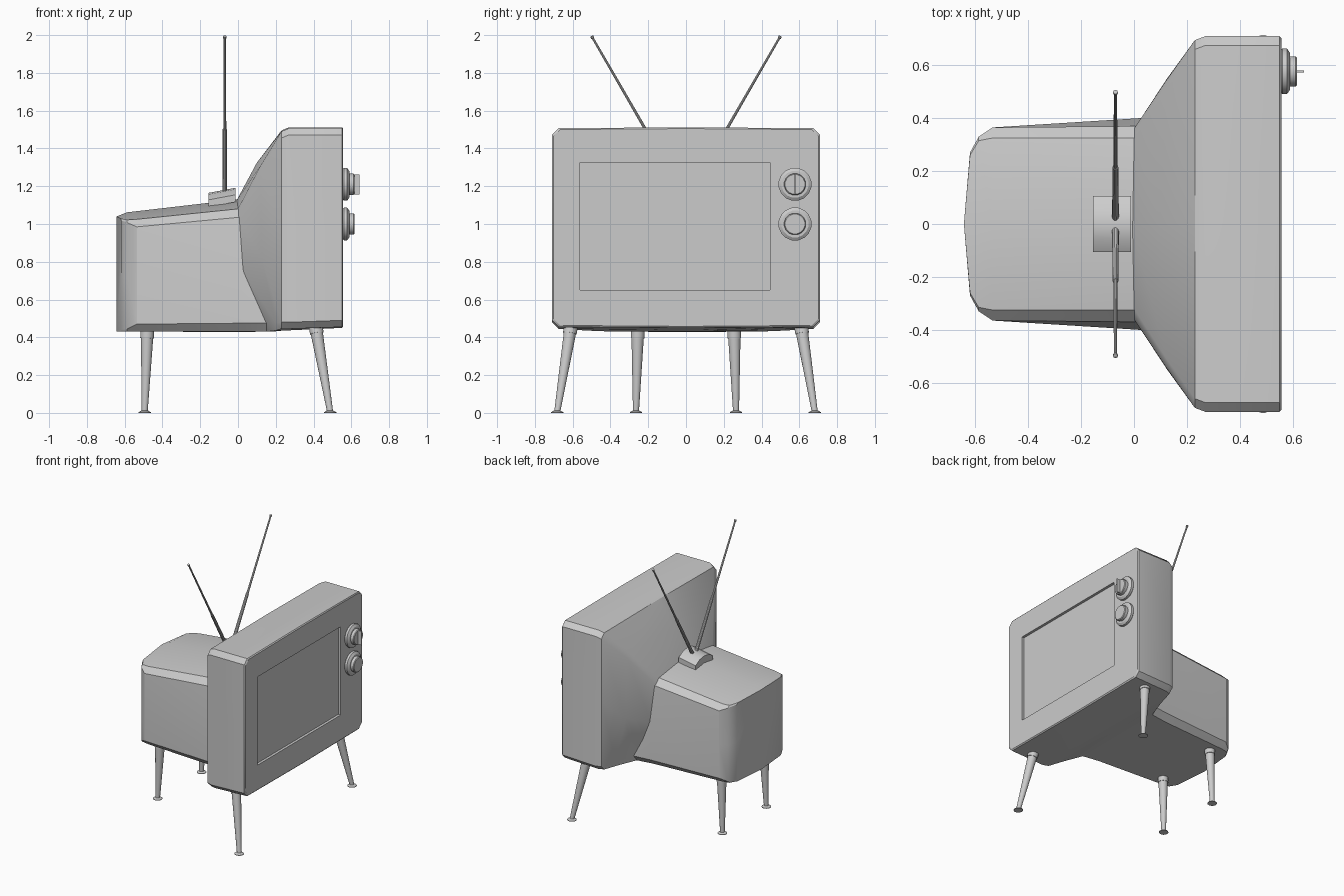
import bpy, bmesh, math
from mathutils import Vector

if "Cube" in bpy.data.objects:
    bpy.data.objects.remove(bpy.data.objects["Cube"], do_unlink=True)

grey = bpy.data.materials.new("plain grey")
grey.use_nodes = True
grey.diffuse_color = (0.6, 0.6, 0.6, 1)
grey.node_tree.nodes["Principled BSDF"].inputs["Base Color"].default_value = (0.6, 0.6, 0.6, 1)


def finish(name, bm, angle=30):
    """Turn a bmesh into a named, shaded object."""
    bmesh.ops.recalc_face_normals(bm, faces=bm.faces)
    mesh = bpy.data.meshes.new(name)
    bm.to_mesh(mesh)
    bm.free()
    obj = bpy.data.objects.new(name, mesh)
    bpy.context.collection.objects.link(obj)
    mesh.materials.append(grey)
    bpy.ops.object.select_all(action='DESELECT')
    obj.select_set(True)
    bpy.context.view_layer.objects.active = obj
    bpy.ops.object.shade_smooth_by_angle(angle=math.radians(angle))
    return obj


def loft(name, halves):
    """Skin half sections (bottom centre to top centre), mirrored across y."""
    bm = bmesh.new()
    rings = []
    for half in halves:
        pts = half + [(x, -y, z) for x, y, z in reversed(half[1:-1])]
        rings.append([bm.verts.new(p) for p in pts])
    n, top = len(rings[0]), len(halves[0]) - 1
    for a, b in zip(rings, rings[1:]):
        for i in range(n):
            j = (i + 1) % n
            bm.faces.new((a[i], a[j], b[j], b[i]))
    for ring in (rings[0], rings[-1]):
        bm.faces.new(ring[:top + 1])
        bm.faces.new(ring[top:] + ring[:1])
    return finish(name, bm)


def section(x, y, low, high, cut=0.035, crown=0.0, belly=0.0, centre_x=None):
    """Half of a rectangle with cut corners."""
    cx = x if centre_x is None else centre_x
    return [(cx, 0, low - belly), (x, y - cut, low), (x, y, low + cut),
            (x, y, (low + high) / 2), (x, y, high - cut),
            (x, y - cut, high), (cx, 0, high + crown)]


def turned(name, start, end, profile, sides=16):
    """Solid of revolution; profile pairs are (distance along axis, radius)."""
    start, axis = Vector(start), (Vector(end) - Vector(start)).normalized()
    u = axis.orthogonal().normalized()
    v = axis.cross(u)
    bm = bmesh.new()
    rings = []
    for d, r in profile:
        ring = []
        for i in range(sides):
            t = math.tau * (i + 0.5) / sides
            ring.append(bm.verts.new(start + axis * d + (u * math.cos(t) + v * math.sin(t)) * r))
        rings.append(ring)
    for a, b in zip(rings, rings[1:]):
        for i in range(sides):
            j = (i + 1) % sides
            bm.faces.new((a[i], a[j], b[j], b[i]))
    bm.faces.new(rings[0])
    bm.faces.new(rings[-1])
    return finish(name, bm, 35)


def box(name, low, high):
    bm = bmesh.new()
    bmesh.ops.create_cube(bm, size=1)
    for v in bm.verts:
        v.co = [(l + h) / 2 + c * (h - l) for c, l, h in zip(v.co, low, high)]
    return finish(name, bm)


# Front cabinet with its funnel narrowing towards the back
neck = [(0.15, 0, 0.43), (0.15, 0.38, 0.43), (0.15, 0.41, 0.47), (0.02, 0.39, 0.76),
        (0, 0.36, 1.04), (0, 0.32, 1.08), (-0.01, 0, 1.12)]
flare = [(0.2, 0, 0.432), (0.2, 0.53, 0.436), (0.2, 0.565, 0.475), (0.125, 0.55, 0.82),
         (0.12, 0.54, 1.28), (0.12, 0.505, 1.31), (0.1, 0, 1.325)]
cabinet = loft("cabinet", [
    neck, flare,
    section(0.23, 0.695, 0.445, 1.49, belly=0.01, crown=0.005),
    section(0.27, 0.71, 0.445, 1.507, belly=0.008, crown=0.005),
    section(0.55, 0.71, 0.455, 1.507, belly=0.005, crown=0.005),
    section(0.557, 0.702, 0.463, 1.5, belly=0.005, crown=0.005)])

# Recessed screen
cutter = box("screen_cutter", (0.537, -0.56, 0.65), (0.7, 0.445, 1.325))
cutter.hide_render = True
recess = cabinet.modifiers.new("screen_recess", 'BOOLEAN')
recess.operation = 'DIFFERENCE'
recess.solver = 'EXACT'
recess.object = cutter
bpy.context.view_layer.objects.active = cabinet
bpy.ops.object.modifier_apply(modifier=recess.name)
bpy.data.objects.remove(cutter, do_unlink=True)

# Rear housing
loft("rear_housing", [
    section(-0.62, 0.27, 0.43, 1.03, cut=0.01, crown=0.01, centre_x=-0.643),
    section(-0.587, 0.33, 0.43, 1.022, cut=0.015, crown=0.04),
    section(-0.535, 0.365, 0.43, 1.025, cut=0.04, crown=0.043),
    [(0.02, 0, 0.429), (0.02, 0.36, 0.43), (0.02, 0.4, 0.475), (0.02, 0.4, 0.76),
     (0, 0.37, 1.035), (0, 0.325, 1.08), (0, 0, 1.13)],
    [(0.15, 0, 0.43), (0.15, 0.38, 0.43), (0.15, 0.415, 0.475), (0.15, 0.4, 0.76),
     (0.15, 0.37, 1.04), (0.15, 0.325, 1.09), (0.15, 0, 1.14)]])

# Knobs, the upper one with a grip blade
KNOB_Y = 0.577
for name, z, reach in (("upper_knob", 1.21, 0.063), ("lower_knob", 1.0, 0.063)):
    turned(name, (0.553, KNOB_Y, z), (1, KNOB_Y, z),
           [(0, 0.08), (0.008, 0.088), (0.025, 0.088), (0.036, 0.072),
            (0.036, 0.058), (reach - 0.005, 0.058), (reach, 0.053)])
box("knob_grip", (0.61, KNOB_Y - 0.004, 1.157), (0.642, KNOB_Y + 0.004, 1.263))

# Antenna base: arched block leaning with the housing top
bm = bmesh.new()
ends = []
for x, lift in ((-0.155, 0), (-0.012, 0.027)):
    arch = [(-0.105, 1.09), (0.105, 1.09), (0.105, 1.128), (0.055, 1.157),
            (0, 1.165), (-0.055, 1.157), (-0.105, 1.128)]
    ends.append([bm.verts.new((x, y, z + lift)) for y, z in arch])
for i in range(len(ends[0])):
    j = (i + 1) % len(ends[0])
    bm.faces.new((ends[0][i], ends[0][j], ends[1][j], ends[1][i]))
for end in ends:
    bm.faces.new(end)
finish("antenna_base", bm)

# Telescopic antenna rods, legs and feet on both sides
for side, s in (("left", 1), ("right", -1)):
    foot, tip = (-0.07, s * 0.02, 1.165), (-0.07, s * 0.5, 1.995)
    span = (Vector(tip) - Vector(foot)).length
    turned(side + "_antenna", foot, tip,
           [(0, 0.013), (0.39, 0.011), (0.39, 0.008), (span - 0.016, 0.006),
            (span - 0.012, 0.009), (span - 0.002, 0.009), (span, 0.005)], 10)
    for place, top, base in (("front", (0.41, 0.608, 0.465), (0.488, 0.682, 0)),
                             ("back", (-0.48, 0.255, 0.44), (-0.494, 0.265, 0))):
        top = Vector((top[0], s * top[1], top[2]))
        base = Vector((base[0], s * base[1], base[2] + 0.004))
        length = (top - base).length
        turned(f"{place}_{side}_leg", base, top,
               [(0, 0.016), (length - 0.045, 0.033), (length - 0.045, 0.037), (length, 0.037)])
        turned(f"{place}_{side}_foot", (base.x, base.y, 0), (base.x, base.y, 1),
               [(0, 0.033), (0.004, 0.033), (0.012, 0.018)])
